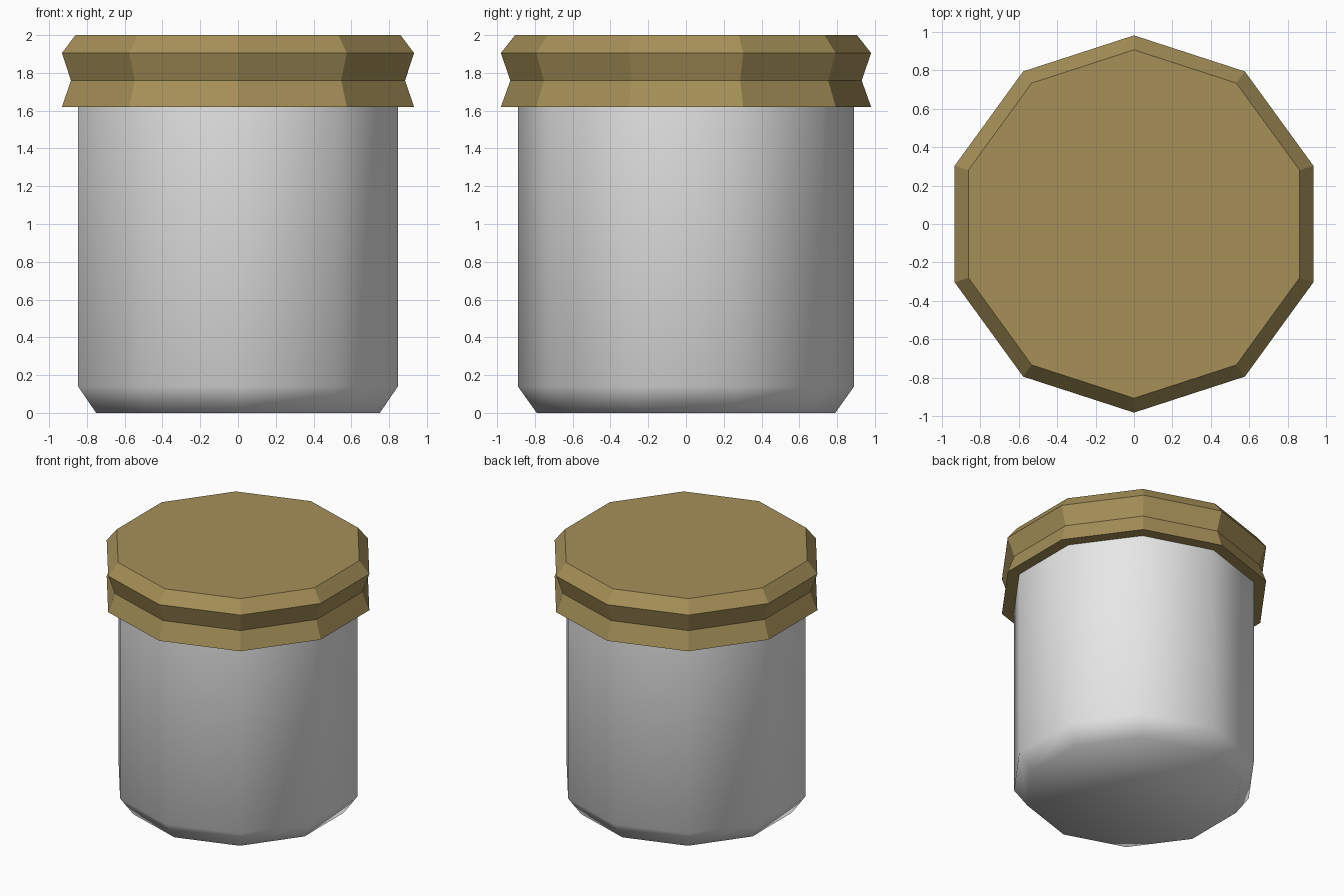
import bpy
import bmesh
from math import sin, cos, pi

SIDES = 10

cube = bpy.data.objects.get("Cube")
if cube:
    bpy.data.objects.remove(cube, do_unlink=True)


def make_material(name, rgb):
    mat = bpy.data.materials.new(name)
    mat.use_nodes = True
    colour = (*rgb, 1.0)
    mat.diffuse_color = colour
    bsdf = next(n for n in mat.node_tree.nodes if n.type == 'BSDF_PRINCIPLED')
    bsdf.inputs["Base Color"].default_value = colour
    return mat


def lathe(name, profile, mat, cap_top, smooth):
    """Ten-sided turned part from (radius, height) pairs, bottom to top."""
    bm = bmesh.new()
    rings = []
    for radius, z in profile:
        angles = [pi / 2 + 2 * pi * i / SIDES for i in range(SIDES)]
        rings.append([bm.verts.new((radius * cos(a), radius * sin(a), z)) for a in angles])
    for low, high in zip(rings, rings[1:]):
        for i in range(SIDES):
            j = (i + 1) % SIDES
            bm.faces.new((low[i], low[j], high[j], high[i]))
    bm.faces.new(rings[0][::-1])
    if cap_top:
        bm.faces.new(rings[-1])
    for face in bm.faces:
        face.smooth = smooth
    mesh = bpy.data.meshes.new(name)
    bm.to_mesh(mesh)
    bm.free()
    mesh.materials.append(mat)
    obj = bpy.data.objects.new(name, mesh)
    bpy.context.collection.objects.link(obj)
    return obj


glass = make_material("pale grey glass", (0.8, 0.8, 0.8))
brass = make_material("dull brass", (0.38, 0.28, 0.098))

# Jar body with a chamfered foot; its rim is tucked under the lid
lathe("jar_body", [(0.79, 0), (0.89, 0.14), (0.89, 1.63)], glass, False, True)

# Faceted lid with a pinched waist and a bevelled top
lathe("lid", [(0.98, 1.62), (0.93, 1.76), (0.98, 1.905), (0.905, 2.0)], brass, True, False)
